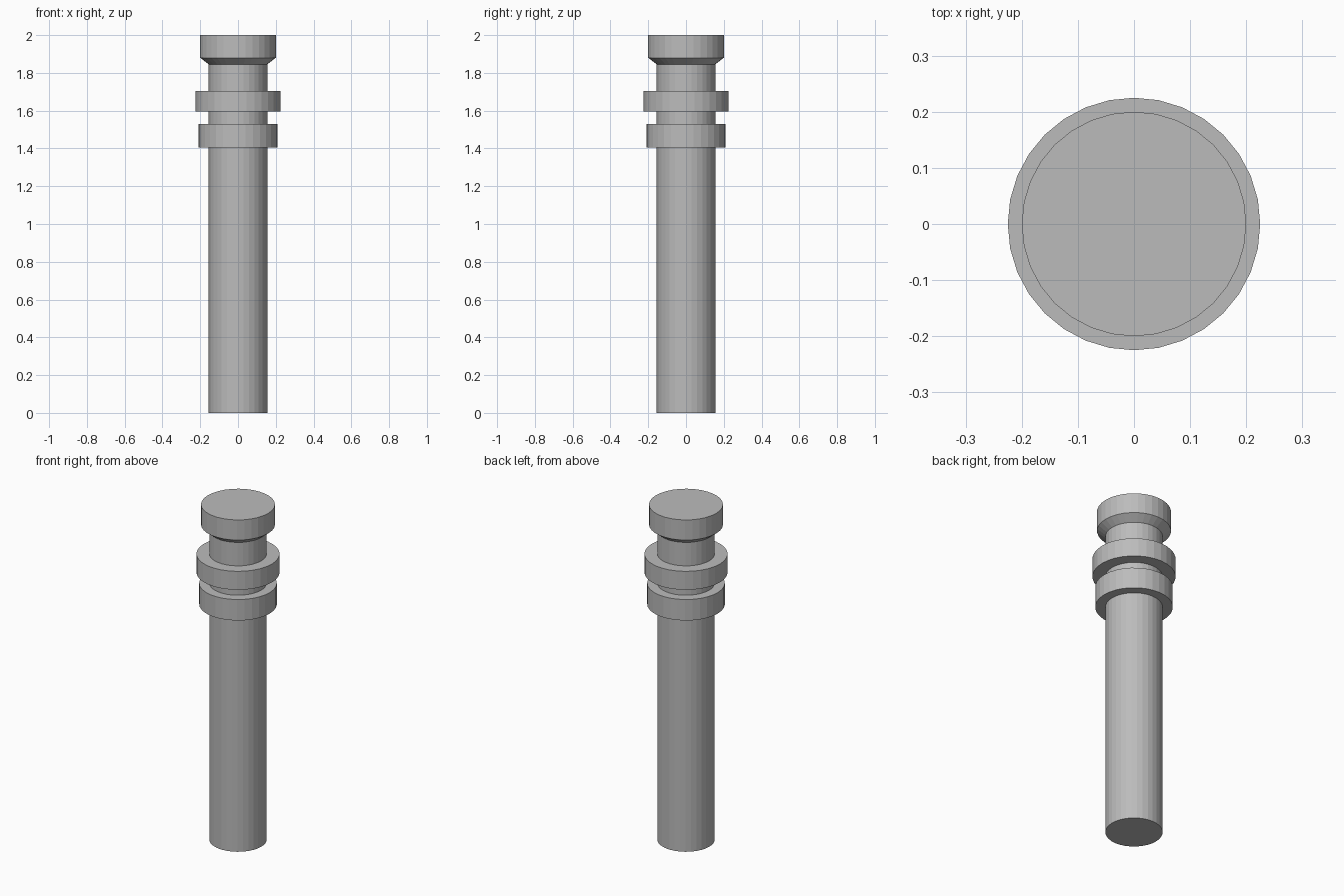
import bpy, bmesh
from math import cos, sin, tau

SIDES = 32

cube = bpy.data.objects.get("Cube")
if cube:
    bpy.data.objects.remove(cube, do_unlink=True)

grey = bpy.data.materials.new("plain_grey")
grey.use_nodes = True
colour = (0.5, 0.5, 0.5, 1)
grey.diffuse_color = colour
grey.node_tree.nodes["Principled BSDF"].inputs["Base Color"].default_value = colour


def lathe(name, profile):
    """Turn (radius, height) points, listed bottom to top, into a capped solid."""
    bm = bmesh.new()
    rings = [[bm.verts.new((r * cos(tau * i / SIDES), r * sin(tau * i / SIDES), z))
              for i in range(SIDES)] for r, z in profile]
    for low, high in zip(rings, rings[1:]):
        for i in range(SIDES):
            j = (i + 1) % SIDES
            bm.faces.new((low[i], low[j], high[j], high[i]))
    bm.faces.new(rings[0][::-1])
    bm.faces.new(rings[-1])
    mesh = bpy.data.meshes.new(name)
    bm.to_mesh(mesh)
    bm.free()
    mesh.materials.append(grey)
    obj = bpy.data.objects.new(name, mesh)
    bpy.context.collection.objects.link(obj)
    return obj


# Long straight shaft, running up into the head
lathe("shaft", [(0.155, 0), (0.155, 1.86)])

# Two collars around the upper shaft
lathe("lower_collar", [(0.21, 1.405), (0.21, 1.53)])
lathe("upper_collar", [(0.225, 1.595), (0.225, 1.705)])

# Head with a chamfered underside
lathe("head", [(0.155, 1.845), (0.2, 1.88), (0.2, 2)])
